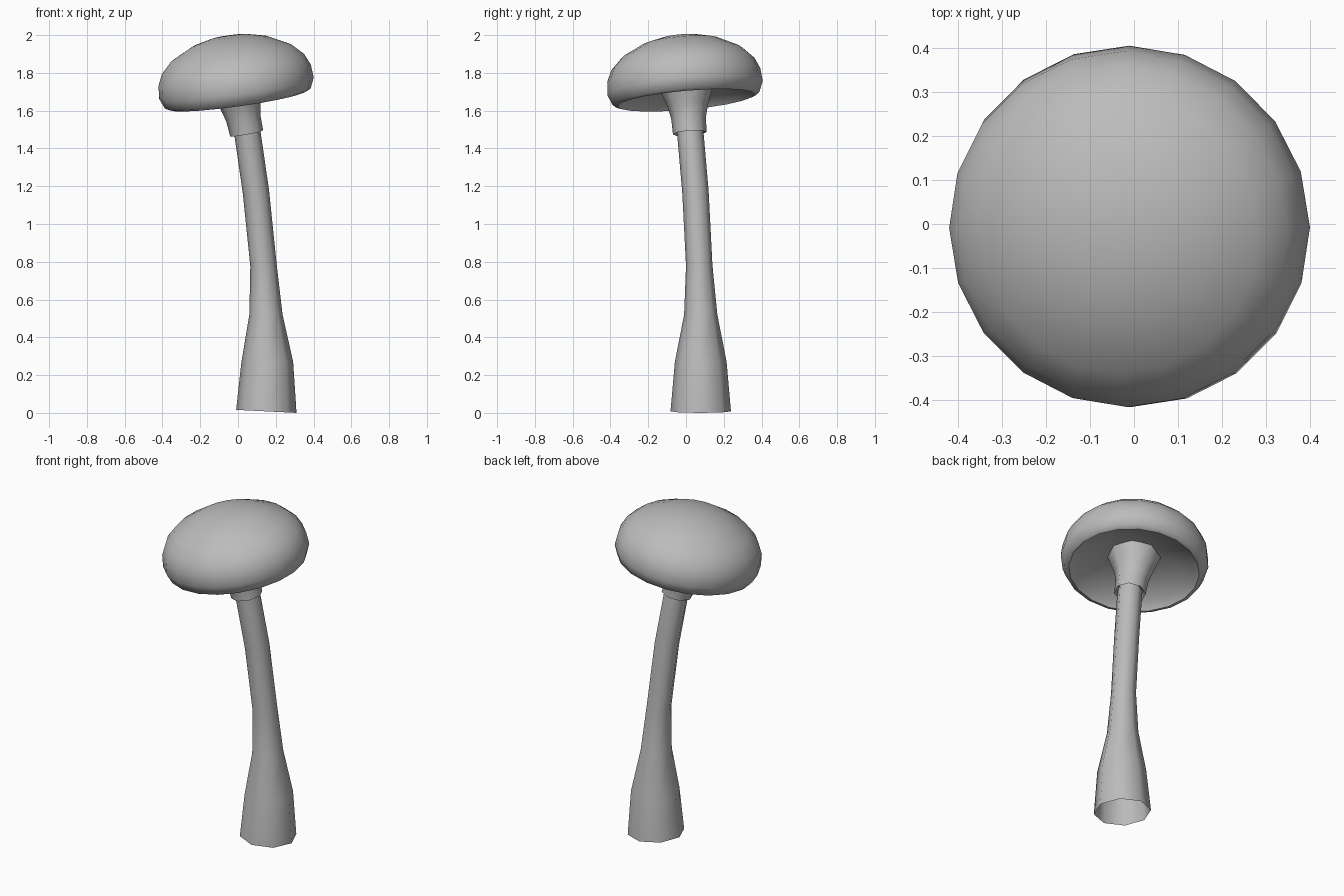
import bpy
import bmesh
from math import cos, sin, tau
from mathutils import Vector

cube = bpy.data.objects.get("Cube")
if cube:
    bpy.data.objects.remove(cube, do_unlink=True)

grey = bpy.data.materials.new("plain grey")
grey.use_nodes = True
colour = (0.5, 0.5, 0.5, 1)
grey.diffuse_color = colour
grey.node_tree.nodes["Principled BSDF"].inputs["Base Color"].default_value = colour


def loft(name, rings, sides, angle):
    """Skin round rings given as (centre, radius, axis); radius 0 makes a tip."""
    bm = bmesh.new()
    loops = []
    for centre, radius, axis in rings:
        turn = Vector((0, 0, 1)).rotation_difference(Vector(axis))
        count = sides if radius else 1
        loops.append([
            bm.verts.new(Vector(centre) + turn @ Vector(
                (radius * cos(tau * i / sides), radius * sin(tau * i / sides), 0)))
            for i in range(count)])
    for low, high in zip(loops, loops[1:]):
        for i in range(sides):
            j = (i + 1) % sides
            corners = [low[i % len(low)], low[j % len(low)],
                       high[j % len(high)], high[i % len(high)]]
            bm.faces.new(list(dict.fromkeys(corners)))
    bm.normal_update()
    mesh = bpy.data.meshes.new(name)
    bm.to_mesh(mesh)
    bm.free()
    mesh.materials.append(grey)
    obj = bpy.data.objects.new(name, mesh)
    bpy.context.collection.objects.link(obj)
    bpy.ops.object.select_all(action='DESELECT')
    obj.select_set(True)
    bpy.context.view_layer.objects.active = obj
    bpy.ops.object.shade_smooth_by_angle(angle=angle)
    return obj


# Bent stem, flared and open at the foot
up = (0, 0, 1)
lean = (-0.13, -0.08, 1)
loft("stem", [
    ((0.15, 0.078, 0.008), 0.16, (0.05, 0, 1)),
    ((0.155, 0.078, 0.27), 0.137, up),
    ((0.148, 0.078, 0.52), 0.088, up),
    ((0.135, 0.07, 0.78), 0.07, (-0.06, -0.04, 1)),
    ((0.095, 0.05, 1.17), 0.07, lean),
    ((0.05, 0.023, 1.48), 0.07, lean),
    ((0.035, 0.015, 1.56), 0.07, lean),
], 8, 0.9)

# Collar flaring into the underside of the cap
tilt = (-0.18, -0.08, 1)
loft("collar", [
    ((0.046, 0.02, 1.50), 0.065, tilt),
    ((0.046, 0.02, 1.48), 0.089, tilt),
    ((0.028, 0.014, 1.56), 0.092, tilt),
    ((0.012, 0.01, 1.63), 0.108, tilt),
    ((0.0, 0.0, 1.74), 0.15, tilt),
], 8, 0.9)

# Tilted cap, from the hollow underside round the lip to the crown
axis = Vector((-0.14, -0.09, 1)).normalized()
base = Vector((0, 0, 1.66))
profile = [(0, 0.09), (0.15, 0.08), (0.33, 0.035), (0.365, -0.005),
           (0.39, 0.005), (0.413, 0.06), (0.407, 0.13), (0.38, 0.19),
           (0.32, 0.25), (0.2, 0.31), (0.1, 0.335), (0, 0.342)]
loft("cap", [(base + axis * h, r, axis) for r, h in profile], 20, 1.0)
